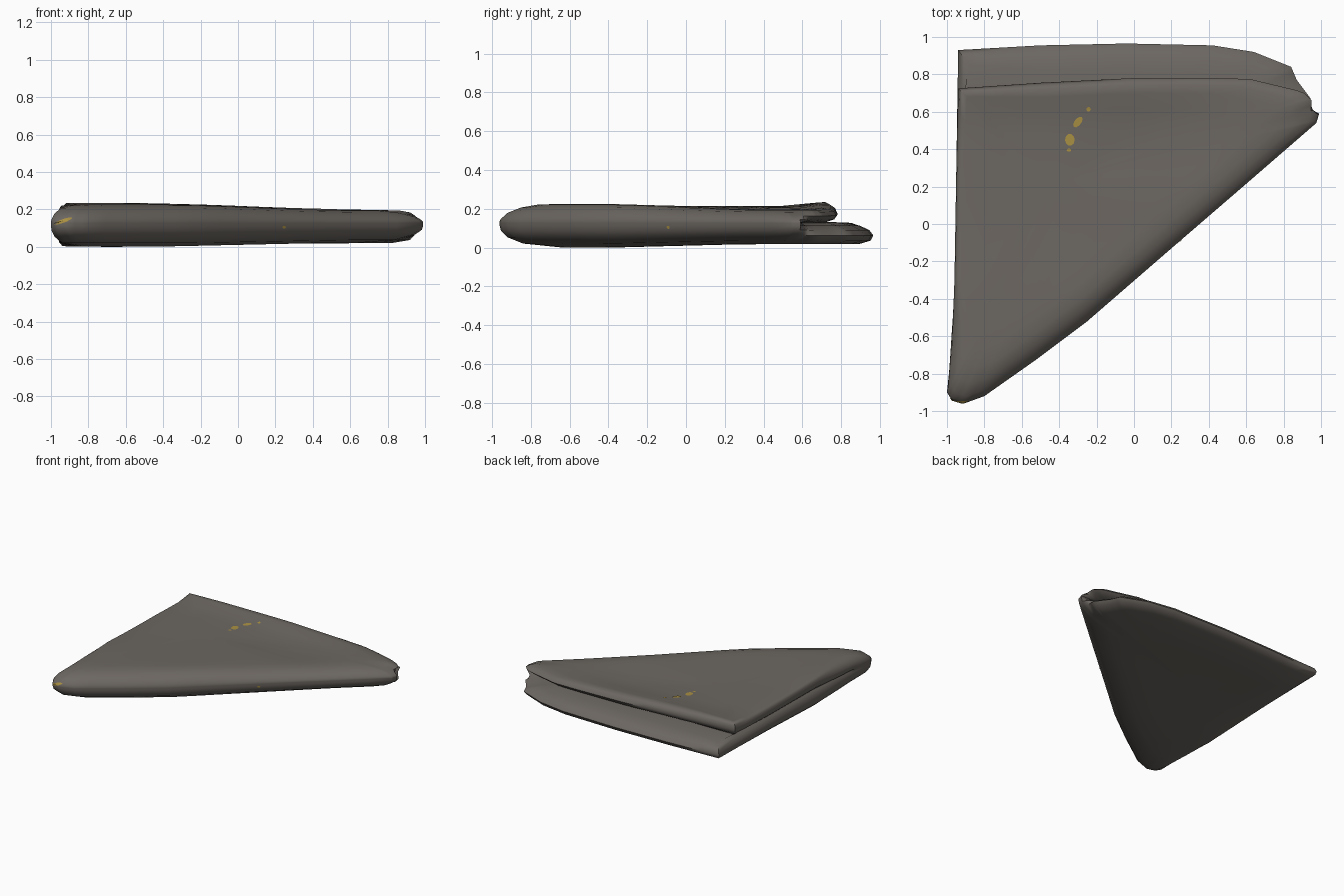
import bpy, bmesh, math
from mathutils import Vector
from mathutils.bvhtree import BVHTree

if "Cube" in bpy.data.objects:
    bpy.data.objects.remove(bpy.data.objects["Cube"])


def material(name, col):
    m = bpy.data.materials.new(name)
    m.diffuse_color = (*col, 1)
    m.use_nodes = True
    m.node_tree.nodes["Principled BSDF"].inputs["Base Color"].default_value = m.diffuse_color
    return m


grey = material("warm grey cloth", (0.15, 0.135, 0.12))
ochre = material("ochre stain", (0.40, 0.28, 0.055))


def add_object(name, bm, mat):
    me = bpy.data.meshes.new(name)
    bm.to_mesh(me)
    ob = bpy.data.objects.new(name, me)
    bpy.context.collection.objects.link(ob)
    me.materials.append(mat)
    return ob


# Outline of the folded cloth: rounded diagonal fold, back edges of both layers, left edge
FOLD = [(-1, -.90), (-.975, -.94), (-.91, -.96), (-.80, -.92), (-.53, -.73), (-.25, -.52),
        (.2, -.13), (.6, .215), (.975, .54), (.99, .59)]
BACK_LOW = [(.945, .67), (.87, .77), (.84, .84), (.64, .92), (.42, .955), (-.04, .965),
            (-.5, .955), (-.94, .93)]
BACK_TOP = [(.95, .66), (.91, .70), (.87, .715), (.62, .775), (.42, .78), (0, .78),
            (-.5, .755), (-.94, .725)]
LEFT = [(-.95, .3), (-.96, -.3), (-.98, -.6)]
C = Vector((-.41, .23))          # incentre: scaling about it gives an even inset
R = .54
STEPS = 3

# softness weights: 1 on the fold, 0 on free edges; notch weight is lower on the left edge
FOLD_W = [1] * len(FOLD) + [0] * len(BACK_LOW) + [0, 0, .5]
FREE_W = [1] * (len(FOLD) + len(BACK_LOW) - 1) + [.6] + [.4] * len(LEFT)


def dense(vals):
    n = len(vals)
    return [vals[i] + (vals[(i + 1) % n] - vals[i]) * (k / STEPS)
            for i in range(n) for k in range(STEPS)]


def outline(back):
    return dense([Vector(p) for p in FOLD + back + LEFT])


low, top = outline(BACK_LOW), outline(BACK_TOP)
fold_w, free_w = dense(FOLD_W), dense(FREE_W)


def bump(t):
    return math.exp(-t * t)


def height(p, z):
    """Gentle sag and lifted rim of the cloth."""
    w = max(0, min(1, (z - .13) / .09))
    under = 1 - max(0, min(1, (z - .015) / .1))
    sag = -.022 * bump((p.x - .1) / .4) * bump((p.y - .45) / .22)
    rim = .028 * bump((p.y - .74) / .1) * max(0, min(1, (.6 - p.x) / 1.2))
    right = -.018 * max(0, min(1, (p.x + .1) / .9))
    front = .012 * max(0, min(1, -p.y / .4))
    lift = .018 * max(0, min(1, (p.y + .4) / .7)) - .008
    return z + w * (sag + rim + right + front) + under * lift


# Rings from underside to upper side: layer outline, height, inset at fold, inset at free edge
LEVELS = [(low, .01, .42, .42), (low, .01, .25, .25), (low, .012, .14, .05),
          (low, .03, .055, .01), (low, .06, .018, 0), (low, .09, .003, .015),
          (low, .115, 0, .05), (low, .13, 0, .10), (top, .135, 0, .055),
          (top, .15, .004, .015), (top, .175, .018, 0), (top, .20, .05, .012),
          (top, .213, .09, .035), (top, .216, .14, .08), (top, .216, .20, .16),
          (top, .216, .30, .28), (top, .215, .42, .42)]

# Folded cloth
bm = bmesh.new()
rings = []
for shape, z, d_fold, d_free in LEVELS:
    ring = []
    for p, wf, wn in zip(shape, fold_w, free_w):
        # flat interior rings keep an even inset; edge rings use the notch weight
        free = d_free if d_free > .12 else d_free * wn
        k = (d_fold * wf + free * (1 - wf)) / R
        q = p + (C - p) * k
        ring.append(bm.verts.new((q.x, q.y, height(q, z))))
    rings.append(ring)
n = len(low)
for a, b in zip(rings, rings[1:]):
    for i in range(n):
        j = (i + 1) % n
        bm.faces.new((a[i], a[j], b[j], b[i]))
for ring, z in ((rings[0], .01), (rings[-1], .214)):
    c = bm.verts.new((C.x, C.y, height(C, z)))
    for i in range(n):
        bm.faces.new((ring[i], ring[(i + 1) % n], c))
bmesh.ops.recalc_face_normals(bm, faces=bm.faces)
drop = min(v.co.z for v in bm.verts)
for v in bm.verts:
    v.co.z -= drop
tree = BVHTree.FromBMesh(bm)
cloth = add_object("folded_cloth", bm, grey)
bpy.context.view_layer.objects.active = cloth
cloth.select_set(True)
bpy.ops.object.shade_smooth_by_angle(angle=math.radians(50))
bm.free()


# Small stains laid on the surface, projected from above or from the front
def stain(name, u, v, ru, rv, turn=0, front=False):
    b = bmesh.new()

    def place(s, t):
        if front:
            o, d = Vector((s, -3, t)), Vector((0, 1, 0))
        else:
            o, d = Vector((s, t, 3)), Vector((0, 0, -1))
        hit = tree.ray_cast(o, d)[0]
        return b.verts.new(hit - d * .004) if hit else None

    rows = [[place(u, v)]]
    for f in (.5, 1):
        row = []
        for i in range(10):
            a = i * math.tau / 10
            s, t = f * ru * math.cos(a), f * rv * math.sin(a)
            row.append(place(u + s * math.cos(turn) - t * math.sin(turn),
                             v + s * math.sin(turn) + t * math.cos(turn)))
        rows.append(row)
    c, r1, r2 = rows[0][0], rows[1], rows[2]
    for i in range(10):
        j = (i + 1) % 10
        for f in ((c, r1[i], r1[j]), (r1[i], r2[i], r2[j], r1[j])):
            if all(f):
                b.faces.new(f)
    add_object(name, b, ochre)
    b.free()


stain("top_stain_large", -.343, .45, .026, .032)
stain("top_stain_dot", -.348, .395, .012, .009)
stain("top_stain_middle", -.30, .545, .034, .018, .9)
stain("top_stain_small", -.243, .613, .012, .012)
stain("tip_stain", -.935, .138, .052, .010, .35, True)
stain("fold_stain", .247, .105, .009, .008, 0, True)
